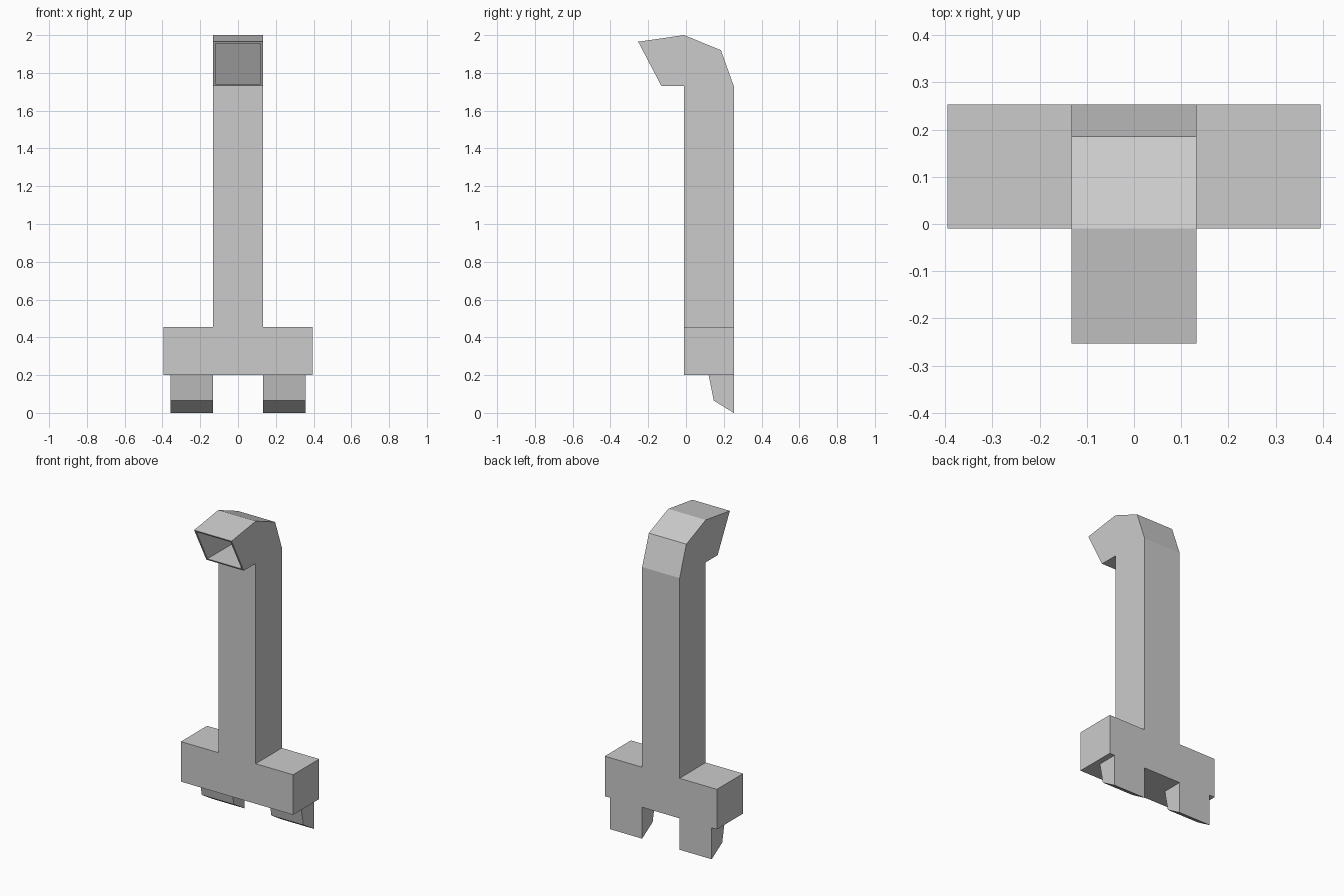
import bpy, bmesh
from mathutils import Vector

if "Cube" in bpy.data.objects:
    bpy.data.objects.remove(bpy.data.objects["Cube"])

HALF = 0.132               # half width of the square duct
FRONT, BACK = -0.01, 0.253
BEND = 1.73                # height where the hood begins


def prism(profile, axis, lo, hi):
    """Extrude a 2D profile along x (profile is y,z) or y (profile is x,z)."""
    bm = bmesh.new()

    def place(p, d):
        return (d, p[0], p[1]) if axis == 'x' else (p[0], d, p[1])
    a = [bm.verts.new(place(p, lo)) for p in profile]
    b = [bm.verts.new(place(p, hi)) for p in profile]
    bm.faces.new(a)
    bm.faces.new(b[::-1])
    for i in range(len(a)):
        j = (i + 1) % len(a)
        bm.faces.new((a[i], b[i], b[j], a[j]))
    bmesh.ops.recalc_face_normals(bm, faces=bm.faces)
    bm.normal_update()
    return bm


def face_near(bm, point):
    return min(bm.faces, key=lambda f: (f.calc_center_median() - Vector(point)).length)


def finish(bm, name):
    mesh = bpy.data.meshes.new(name)
    bm.to_mesh(mesh)
    bm.free()
    obj = bpy.data.objects.new(name, mesh)
    bpy.context.collection.objects.link(obj)
    return obj


# Base block and upright duct as one inverted T
right = [(0.395, 0.2), (0.395, 0.455), (HALF, 0.455), (HALF, BEND)]
outline = right + [(-x, z) for x, z in reversed(right)]
body = prism(outline, 'y', FRONT, BACK)
top = face_near(body, (0, (FRONT + BACK) / 2, BEND))
bmesh.ops.delete(body, geom=[top], context='FACES_ONLY')
finish(body, "duct_body")

# Bent hood with a recessed, slanted mouth
hood = prism([(FRONT, BEND), (-0.13, BEND), (-0.253, 1.965), (FRONT, 2.0),
              (0.185, 1.92), (BACK, BEND)], 'x', -HALF, HALF)
joint = face_near(hood, (0, (FRONT + BACK) / 2, BEND))
bmesh.ops.delete(hood, geom=[joint], context='FACES_ONLY')
mouth = face_near(hood, (0, -0.19, 1.85))
bmesh.ops.inset_individual(hood, faces=[mouth], thickness=0.0165)
pushed = bmesh.ops.extrude_discrete_faces(hood, faces=[mouth])['faces'][0]
bmesh.ops.translate(hood, verts=pushed.verts, vec=(0, 0.27, 0))
finish(hood, "vent_hood")

# Tapered feet under the base, flush with the back
for side, name in ((1, "right_foot"), (-1, "left_foot")):
    ends = sorted((side * HALF, side * 0.358))
    foot = prism([(0.12, 0.2), (0.147, 0.065), (BACK, 0), (BACK, 0.2)], 'x', *ends)
    cap = face_near(foot, (side * 0.245, 0.19, 0.2))
    bmesh.ops.delete(foot, geom=[cap], context='FACES_ONLY')
    finish(foot, name)
